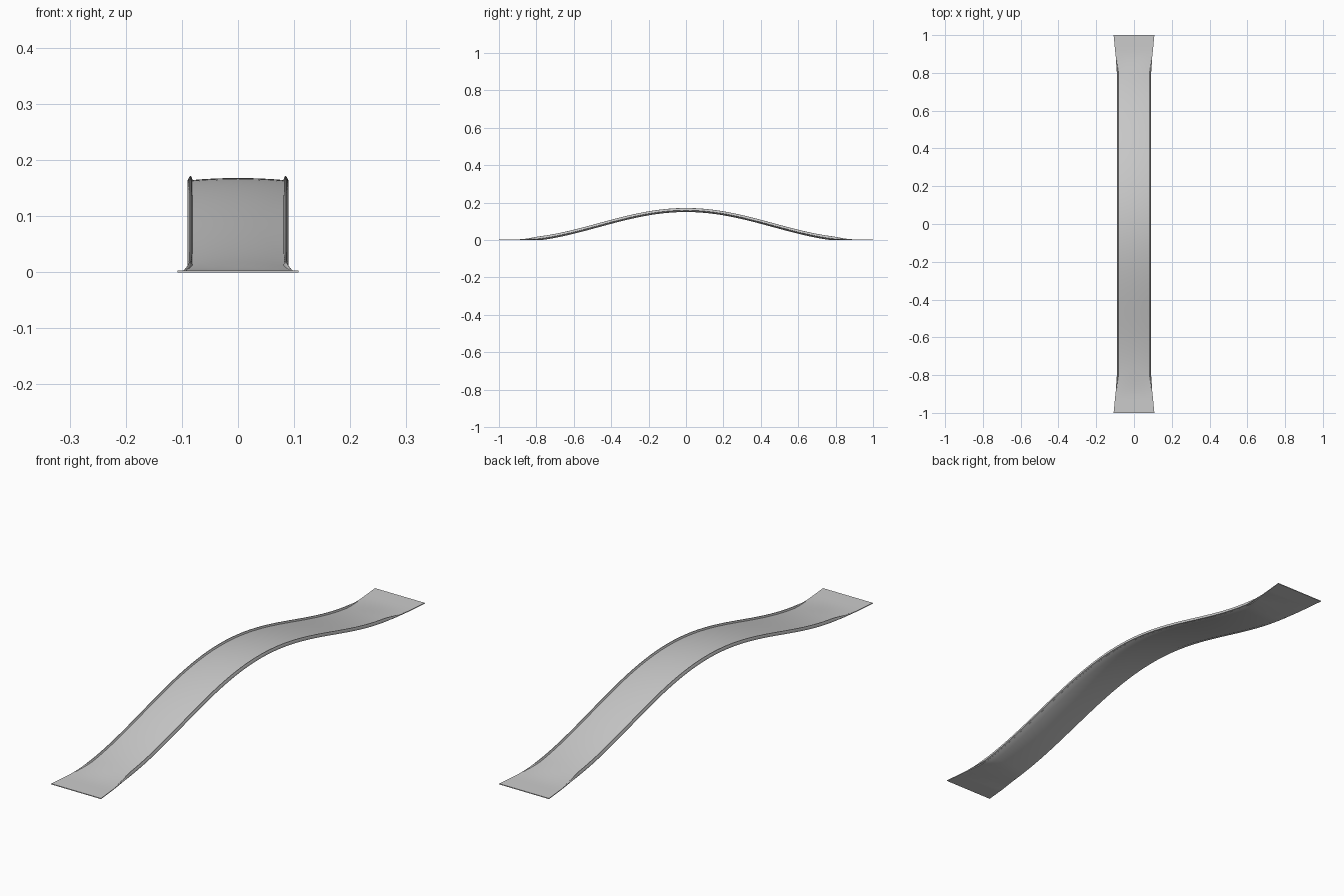
import bpy, bmesh, math

if "Cube" in bpy.data.objects:
    bpy.data.objects.remove(bpy.data.objects["Cube"])

N = 96


def smooth(a, b, t):
    t = min(1, max(0, (t - a) / (b - a)))
    return t * t * (3 - 2 * t)


def height(y):
    # deck edge height along the arch, flat at both landings
    return 0.003 + 0.0805 * (1 + math.cos(math.pi * min(abs(y), 0.93) / 0.93))


def half_width(y):
    # straight middle, flared landings
    a = max(0, abs(y) - 0.78)
    return 0.09 + 0.018 * (a / 0.22) ** 1.25


def sweep(name, section, y0, y1):
    """Loft a closed section, given as a function of y, along y."""
    bm = bmesh.new()
    rings = []
    for i in range(N + 1):
        y = y0 + (y1 - y0) * i / N
        rings.append([bm.verts.new((x, y, z)) for x, z in section(y)])
    n = len(rings[0])
    for a, b in zip(rings, rings[1:]):
        for k in range(n):
            bm.faces.new((a[k], a[(k + 1) % n], b[(k + 1) % n], b[k]))
    bm.faces.new(rings[0])
    bm.faces.new(rings[-1][::-1])
    bmesh.ops.recalc_face_normals(bm, faces=bm.faces)
    me = bpy.data.meshes.new(name)
    bm.to_mesh(me)
    bm.free()
    ob = bpy.data.objects.new(name, me)
    bpy.context.collection.objects.link(ob)
    bpy.ops.object.select_all(action='DESELECT')
    bpy.context.view_layer.objects.active = ob
    ob.select_set(True)
    bpy.ops.object.shade_smooth_by_angle(angle=math.radians(35))
    return ob


def deck_section(y):
    w, z = half_width(y), height(y)
    f = 1 - smooth(0.78, 0.92, abs(y))
    crown = 0.004 * f
    under = max(0, z - 0.014)
    side = max(under + 0.0005, z - 0.007)
    top = [(w * (1 - 0.05 * f) * t / 4, z + crown * (1 - (t / 4) ** 2))
           for t in range(-4, 5)]
    low = w - 0.025 * f
    return top + [(w - 0.006 * f, side), (low, under),
                  (-low, under), (-(w - 0.006 * f), side)]


# raised edge: offsets from the deck edge, fading out at each end
RAIL = [(-0.010, -0.002), (-0.008, 0.004), (-0.0065, 0.0068), (-0.005, 0.0075),
        (-0.0035, 0.0068), (-0.002, 0.004), (0, -0.001), (0, -0.005), (-0.007, -0.007)]


def rail_section(side):
    def section(y):
        f = 0.03 + 0.97 * (1 - smooth(0.78, 0.885, abs(y)))
        return [(side * (half_width(y) + dx * (0.4 + 0.6 * f)), max(0.0005, height(y) + dz * f))
                for dx, dz in RAIL]
    return section


# bridge deck with flared landings
sweep("bridge_deck", deck_section, -1, 1)

# curbs along both edges
for side, label in ((-1, "left"), (1, "right")):
    sweep("curb_" + label, rail_section(side), -0.88, 0.88)
